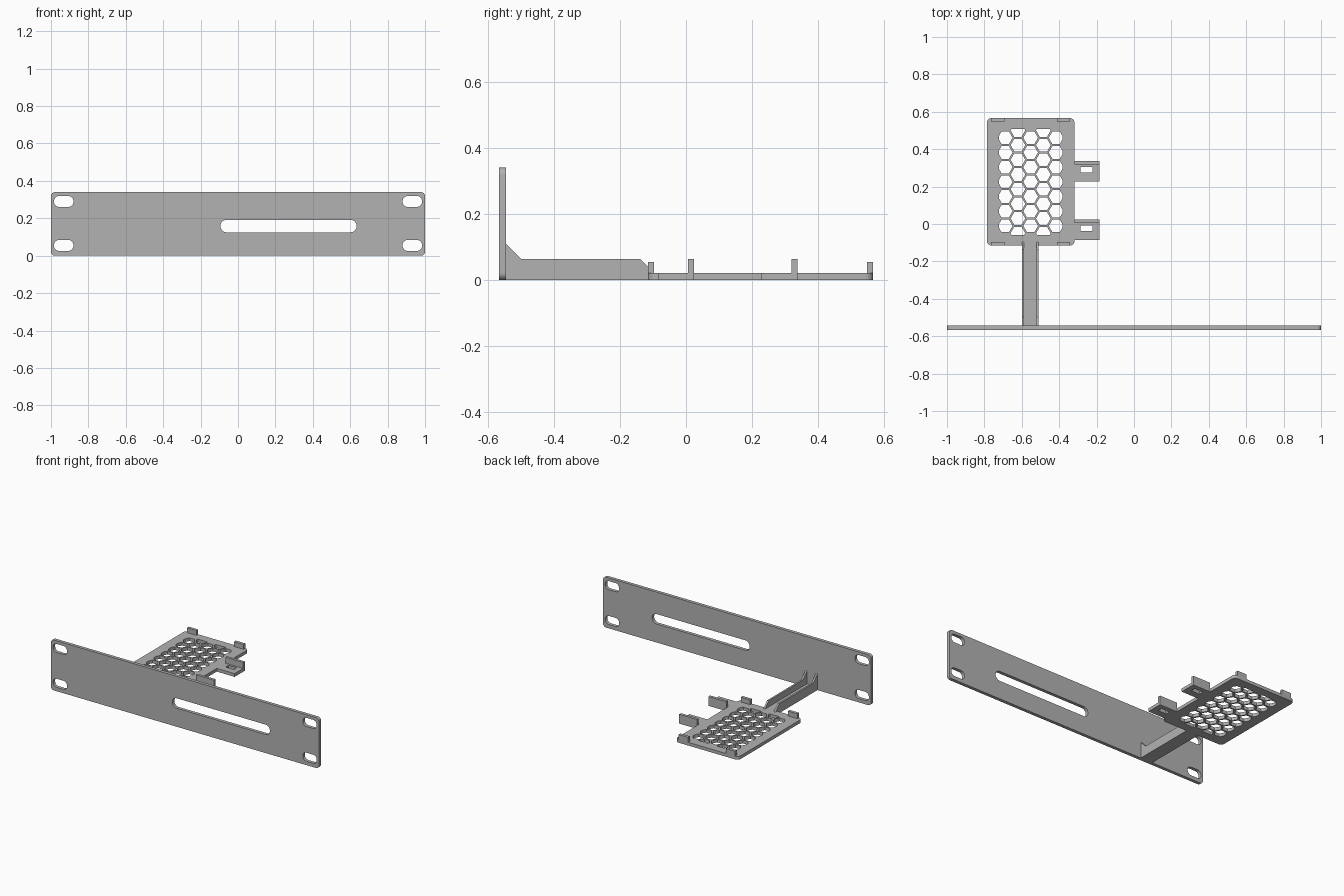
import bpy
import math
from mathutils import Matrix, Vector

cube = bpy.data.objects.get("Cube")
if cube:
    bpy.data.objects.remove(cube, do_unlink=True)

grey = bpy.data.materials.new("plain grey")
grey.use_nodes = True
colour = (0.45, 0.45, 0.45, 1)
grey.diffuse_color = colour
grey.node_tree.nodes["Principled BSDF"].inputs["Base Color"].default_value = colour

T = 0.022                      # sheet thickness
FRONT, PANEL_BACK = -0.566, -0.544
TRAY = (-0.787, -0.318, -0.115, 0.566)
CX, CY = (TRAY[0] + TRAY[1]) / 2, (TRAY[2] + TRAY[3]) / 2


def rounded(x0, x1, y0, y1, r=0.0, steps=8):
    """Outline of a rectangle with rounded corners."""
    if r == 0:
        return [(x0, y0), (x1, y0), (x1, y1), (x0, y1)]
    centres = [(x1 - r, y1 - r), (x0 + r, y1 - r), (x0 + r, y0 + r), (x1 - r, y0 + r)]
    points = []
    for i, (cx, cy) in enumerate(centres):
        for s in range(steps + 1):
            a = math.pi / 2 * (i + s / steps)
            points.append((cx + r * math.cos(a), cy + r * math.sin(a)))
    # drop coincident points where the arcs of a full slot meet
    return [p for i, p in enumerate(points) if math.dist(p, points[i - 1]) > 1e-5]


def sheet(name, outlines, z0, z1, turn=None):
    """Extrude an outline, with the later outlines as holes."""
    curve = bpy.data.curves.new(name, "CURVE")
    curve.dimensions = "2D"
    curve.fill_mode = "BOTH"
    curve.extrude = (z1 - z0) / 2
    for outline in outlines:
        spline = curve.splines.new("POLY")
        spline.points.add(len(outline) - 1)
        for point, (x, y) in zip(spline.points, outline):
            point.co = (x, y, 0, 1)
        spline.use_cyclic_u = True
    obj = bpy.data.objects.new(name, curve)
    bpy.context.collection.objects.link(obj)
    bpy.ops.object.select_all(action="DESELECT")
    obj.select_set(True)
    bpy.context.view_layer.objects.active = obj
    bpy.ops.object.convert(target="MESH")
    obj = bpy.context.view_layer.objects.active
    obj.data.transform((turn or Matrix()) @ Matrix.Translation((0, 0, (z0 + z1) / 2)))
    bpy.ops.object.mode_set(mode="EDIT")
    bpy.ops.mesh.select_all(action="SELECT")
    bpy.ops.mesh.remove_doubles(threshold=1e-5)
    bpy.ops.mesh.normals_make_consistent(inside=False)
    bpy.ops.object.mode_set(mode="OBJECT")
    bpy.ops.object.shade_smooth_by_angle(angle=math.radians(30))
    obj.data.materials.clear()
    obj.data.materials.append(grey)
    return obj


def block(name, x0, x1, y0, y1, z0, z1):
    return sheet(name, [rounded(x0, x1, y0, y1)], z0, z1)


def clip(poly, axis, limit, sign):
    """Keep the part of a convex outline inside one straight limit."""
    result = []
    for a, b in zip(poly, poly[1:] + poly[:1]):
        da, db = sign * (limit - a[axis]), sign * (limit - b[axis])
        if da >= 0:
            result.append(a)
        if da * db < 0:
            result.append(tuple(Vector(a).lerp(Vector(b), da / (da - db))))
    return result


# Front panel with mounting slots and cable slot
holes = [rounded(-0.094, 0.634, 0.125, 0.192, 0.033)]
for side in (-1, 1):
    for z in (0.055, 0.29):
        x = side * 0.932
        holes.append(rounded(x - 0.052, x + 0.052, z - 0.029, z + 0.029, 0.027))
sheet("front_panel", [rounded(-1, 1, 0, 0.34, 0.022)] + holes,
      -PANEL_BACK, -FRONT, Matrix.Rotation(math.pi / 2, 4, "X"))

# Tray with honeycomb vents
pitch, radius = 0.0785, 0.0393
vents = []
for col in range(-2, 3):
    odd = col % 2
    for row in range(-4 if odd else -3, 4):
        x = CX + col * pitch * math.cos(math.pi / 6)
        y = CY + (row + odd / 2) * pitch
        cell = [(x + radius * math.cos(math.pi / 3 * k),
                 y + radius * math.sin(math.pi / 3 * k)) for k in range(6)]
        for axis, centre, half in ((0, CX, 0.169), (1, CY, 0.283)):
            for sign in (-1, 1):
                cell = clip(cell, axis, centre + sign * half, sign)
        vents.append(cell)
sheet("tray", [rounded(*TRAY, 0.025)] + vents, 0, T)

# Retaining lips at the tray corners
for side in (-1, 1):
    x = CX + side * 0.176
    block("front_lip", x - 0.035, x + 0.035, TRAY[2], TRAY[2] + 0.019, T, 0.055)
    block("back_lip", x - 0.035, x + 0.035, TRAY[3] - 0.019, TRAY[3], T, 0.055)

# Slotted side tabs with upright walls
for y in (0.337, 0.024):
    sheet("side_tab", [rounded(TRAY[1], -0.185, y - 0.109, y),
                       rounded(-0.286, -0.222, y - 0.062, y - 0.032)], 0, T)
    block("tab_wall", TRAY[1], -0.185, y - 0.018, y, T, 0.063)

# Channel arm joining tray and panel
block("arm_floor", -0.6, -0.51, PANEL_BACK, TRAY[2], 0, T)
profile = [(PANEL_BACK, 0), (TRAY[2], 0), (TRAY[2], T), (-0.096, T),
           (-0.137, 0.063), (-0.498, 0.063), (PANEL_BACK, 0.109)]
# maps profile (y, z) and thickness (x) to model axes
stand = Matrix(((0, 0, 1, 0), (1, 0, 0, 0), (0, 1, 0, 0), (0, 0, 0, 1)))
for x in (-0.6, -0.522):
    sheet("arm_wall", [profile], x, x + 0.012, stand)
